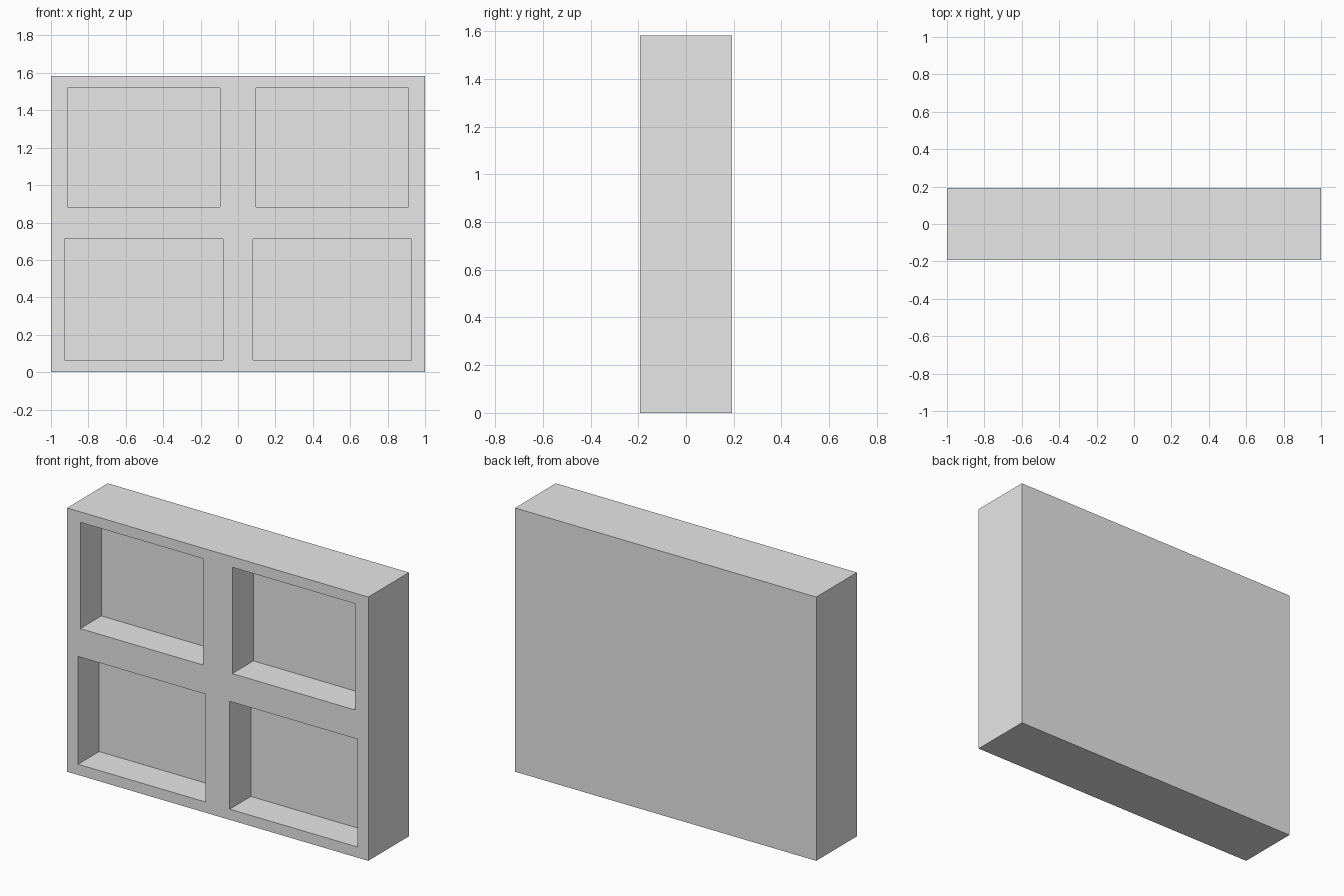
import bpy

default_cube = bpy.data.objects.get("Cube")
if default_cube:
    bpy.data.objects.remove(default_cube, do_unlink=True)

HEIGHT = 1.583
HALF_DEPTH = 0.193
RECESS = 0.2


def box(name, x, y, z):
    """Box spanning the given (low, high) pairs."""
    spans = (x, y, z)
    bpy.ops.mesh.primitive_cube_add(size=1, location=[sum(s) / 2 for s in spans])
    obj = bpy.context.object
    obj.name = name
    obj.scale = [s[1] - s[0] for s in spans]
    bpy.ops.object.transform_apply(location=True, rotation=False, scale=True)
    return obj


grey = bpy.data.materials.new("light_grey")
grey.use_nodes = True
colour = (0.8, 0.8, 0.8, 1)
grey.diffuse_color = colour
grey.node_tree.nodes["Principled BSDF"].inputs["Base Color"].default_value = colour

# Solid shelf block
shelf = box("shelf_unit", (-1, 1), (-HALF_DEPTH, HALF_DEPTH), (0, HEIGHT))
shelf.data.materials.append(grey)

# Four compartments sunk into the front; the lower pair is slightly wider
rows = {
    "upper": ((0.097, 0.912), (0.882, 1.52)),
    "lower": ((0.08, 0.927), (0.064, 0.711)),
}
for row, (x, z) in rows.items():
    for side, span in (("left", x), ("right", (-x[1], -x[0]))):
        cutter = box(f"{row}_{side}_cutter", span,
                     (-HALF_DEPTH - 0.1, -HALF_DEPTH + RECESS), z)
        cutter.hide_render = True
        cut = shelf.modifiers.new(f"{row}_{side}_compartment", "BOOLEAN")
        cut.operation = "DIFFERENCE"
        cut.solver = "EXACT"
        cut.object = cutter
        bpy.context.view_layer.objects.active = shelf
        bpy.ops.object.modifier_apply(modifier=cut.name)
        bpy.data.objects.remove(cutter, do_unlink=True)
